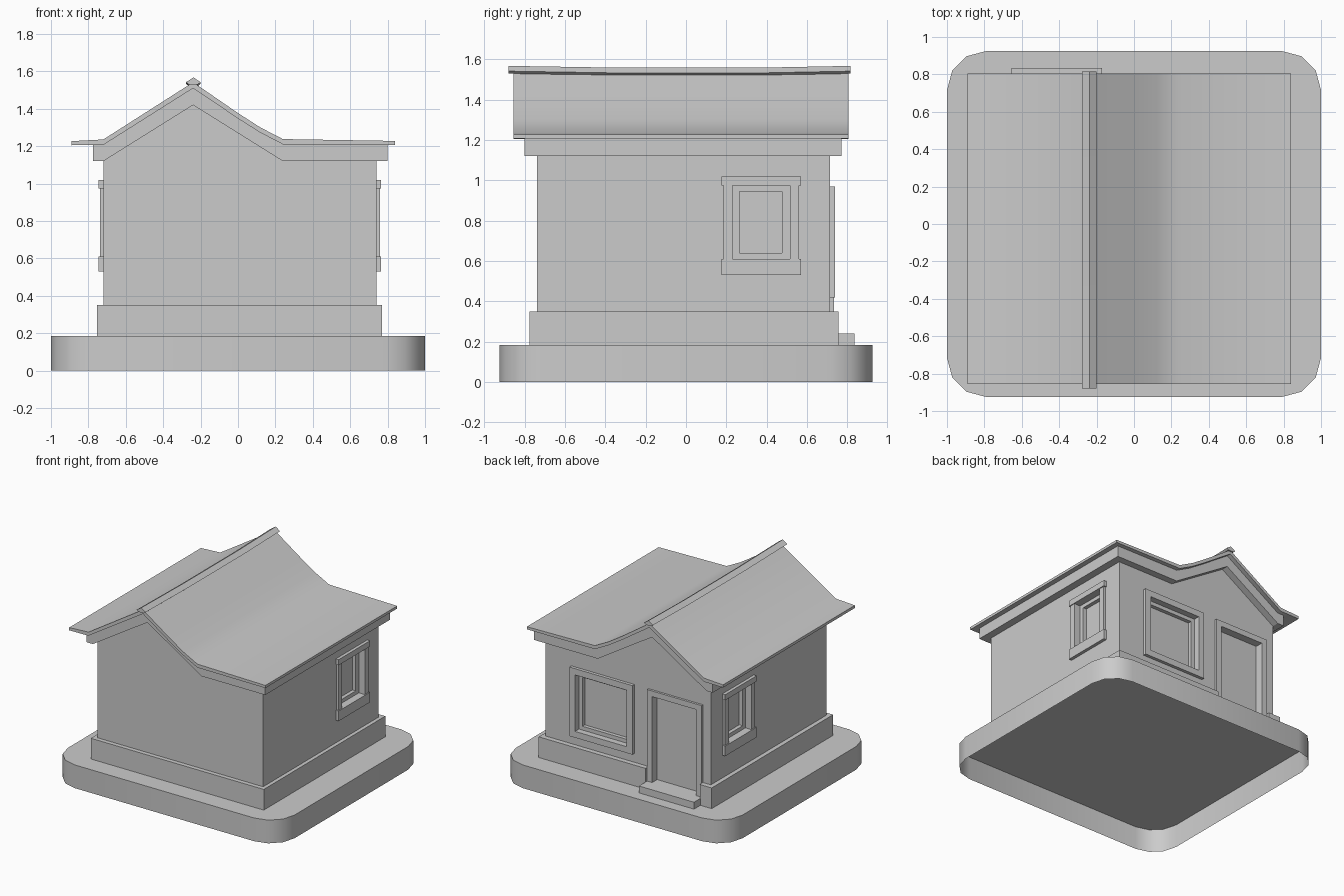
import bpy, bmesh
from math import sin, cos, radians

if "Cube" in bpy.data.objects:
    bpy.data.objects.remove(bpy.data.objects["Cube"])


def make(name, bm, smooth=None):
    bmesh.ops.recalc_face_normals(bm, faces=bm.faces)
    me = bpy.data.meshes.new(name)
    bm.to_mesh(me)
    bm.free()
    ob = bpy.data.objects.new(name, me)
    bpy.context.collection.objects.link(ob)
    if smooth:
        bpy.ops.object.select_all(action='DESELECT')
        ob.select_set(True)
        bpy.context.view_layer.objects.active = ob
        bpy.ops.object.shade_smooth_by_angle(angle=radians(smooth))
    return ob


def boxes(name, *bounds):
    """One object from boxes given as (x0, x1, y0, y1, z0, z1)."""
    bm = bmesh.new()
    for x0, x1, y0, y1, z0, z1 in bounds:
        vs = bmesh.ops.create_cube(bm, size=1)['verts']
        for v in vs:
            v.co = (x1 if v.co.x > 0 else x0, y1 if v.co.y > 0 else y0, z1 if v.co.z > 0 else z0)
    return make(name, bm)


def loft(name, profile, stations, smooth=None):
    """Sweep an x-z profile along y; stations are (y, z offset)."""
    bm = bmesh.new()
    rings = [[bm.verts.new((x, y, z + dz)) for x, z in profile] for y, dz in stations]
    n = len(profile)
    for a, b in zip(rings, rings[1:]):
        for i in range(n):
            bm.faces.new((a[i], a[(i + 1) % n], b[(i + 1) % n], b[i]))
    bm.faces.new(rings[0])
    bm.faces.new(rings[-1])
    return make(name, bm, smooth)


def cut(target, *bounds):
    for b in bounds:
        cutter = boxes("cutter", b)
        cutter.hide_render = True
        mod = target.modifiers.new("cut", 'BOOLEAN')
        mod.operation, mod.solver, mod.object = 'DIFFERENCE', 'EXACT', cutter
        bpy.context.view_layer.objects.active = target
        bpy.ops.object.modifier_apply(modifier=mod.name)
        bpy.data.objects.remove(cutter)


# Base slab with rounded corners, open underneath
bm = bmesh.new()
outline = []
for q, (cx, cy) in enumerate(((.79, .715), (-.79, .715), (-.79, -.715), (.79, -.715))):
    for k in range(4):
        a = radians(90 * q + 30 * k)
        outline.append((cx + .21 * cos(a), cy + .21 * sin(a)))
low = [bm.verts.new((x, y, 0)) for x, y in outline]
top = [bm.verts.new((x, y, .185)) for x, y in outline]
for i in range(len(low)):
    j = (i + 1) % len(low)
    bm.faces.new((low[i], low[j], top[j], top[i]))
bm.faces.new(top)
make("base_slab", bm, 40)

# Walls with recessed window and door openings
walls = loft("walls", [(-.72, .185), (.74, .185), (.74, 1.14), (.24, 1.14), (-.24, 1.44), (-.72, 1.14)],
             [(-.74, 0), (.715, 0)])
cut(walls,
    (-.60, -.215, .67, .9, .24, .925),
    (.005, .46, .69, .9, .47, .92), (.035, .43, .66, .9, .50, .89),
    (.705, .9, .23, .515, .61, .975), (.675, .9, .265, .475, .64, .945),
    (-.9, -.685, .23, .515, .61, .975), (-.9, -.655, .265, .475, .64, .945))

# Plinth, notched for the door
plinth = boxes("plinth", (-.755, .77, -.775, .755, .185, .35))
cut(plinth, (-.65, -.17, .67, .9, .24, .5))

# Door step and frame
boxes("door_step", (-.655, -.17, .70, .835, .185, .24))
boxes("door_frame", (-.65, -.60, .67, .733, .24, .97), (-.215, -.17, .67, .733, .24, .97),
      (-.60, -.215, .67, .733, .925, .97))

# Back window frame
boxes("back_window_frame", (-.045, .005, .70, .74, .42, .97), (.46, .51, .70, .74, .42, .97),
      (.005, .46, .70, .74, .92, .97), (.005, .46, .70, .74, .42, .47))

# Side window frames: jambs with a wider head and sill
for side, x0, x1 in (("right", .72, .758), ("left", -.738, -.70)):
    o0, o1 = (x0, x1 + .007) if side == "right" else (x0 - .007, x1)
    boxes(side + "_window_frame",
          (x0, x1, .185, .23, .61, .975), (x0, x1, .515, .56, .61, .975),
          (o0, o1, .175, .57, .975, 1.02), (o0, o1, .175, .57, .53, .61))

# Frieze board following the gable
loft("frieze", [(-.775, 1.12), (-.72, 1.12), (-.24, 1.42), (.24, 1.12), (.80, 1.12),
                (.80, 1.212), (.24, 1.212), (-.24, 1.515), (-.72, 1.212), (-.775, 1.212)],
     [(-.80, 0), (.77, 0)])

# Roof sheet with sagging right slope
loft("roof", [(-.89, 1.205), (-.72, 1.207), (-.24, 1.51), (0, 1.348), (.12, 1.272), (.24, 1.21), (.84, 1.207),
              (.84, 1.228), (.24, 1.238), (.12, 1.30), (0, 1.377), (-.24, 1.542), (-.72, 1.236), (-.89, 1.227)],
     [(-.855, 0), (.805, 0)], 40)

# Ridge cap, dipping slightly in the middle
loft("ridge_cap", [(-.278, 1.542), (-.262, 1.53), (-.215, 1.53), (-.2, 1.542), (-.238, 1.568)],
     [(-.88, 0), (-.33, -.009), (.36, -.009), (.815, 0)])
